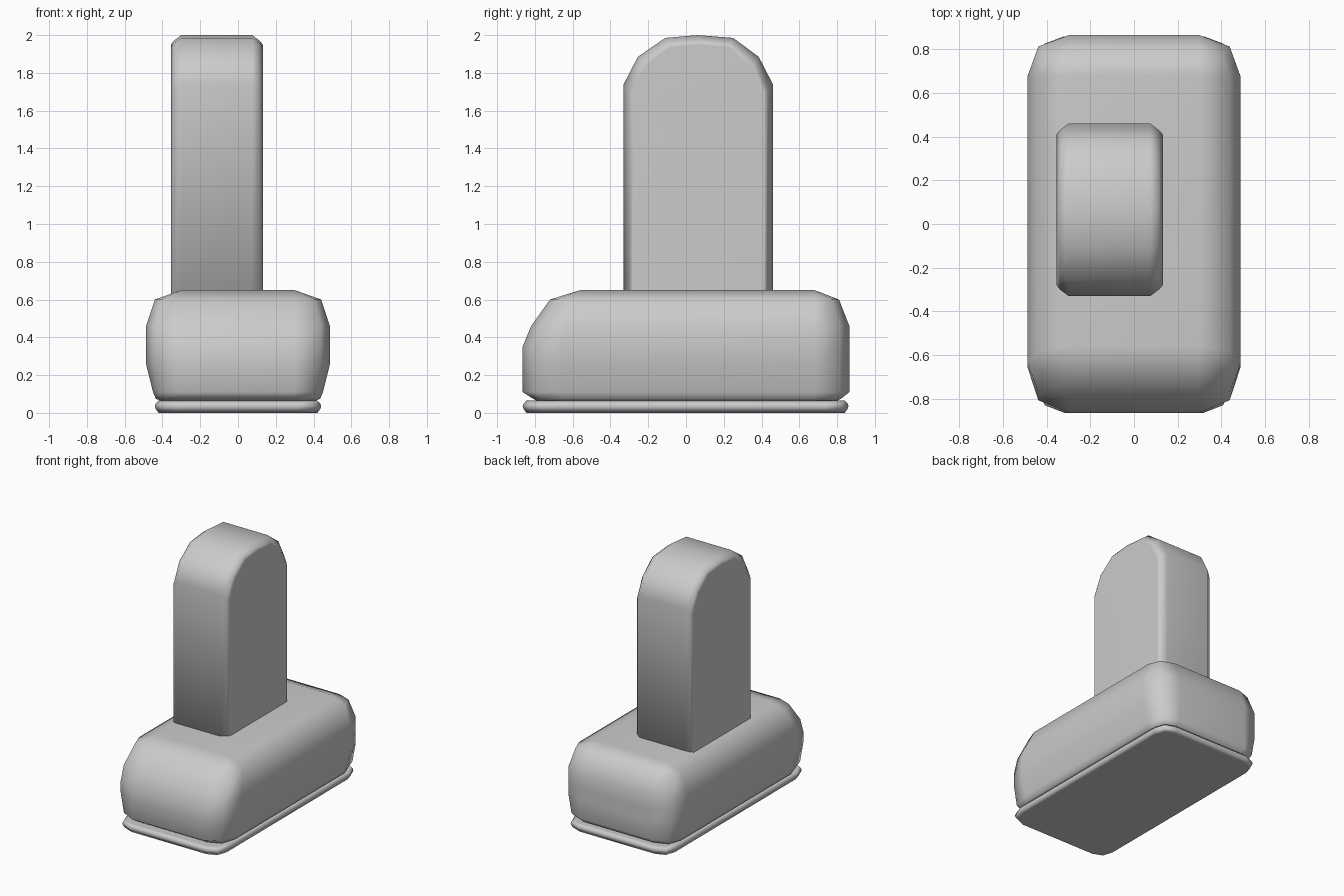
import bpy
import bmesh

cube = bpy.data.objects.get("Cube")
if cube:
    bpy.data.objects.remove(cube, do_unlink=True)

grey = bpy.data.materials.new("plain grey")
grey.use_nodes = True
colour = (0.6, 0.6, 0.6, 1)
grey.diffuse_color = colour
grey.node_tree.nodes["Principled BSDF"].inputs["Base Color"].default_value = colour


def loft(name, rings):
    """Skin a stack of equal-length closed rings and cap both ends."""
    bm = bmesh.new()
    loops = [[bm.verts.new(p) for p in ring] for ring in rings]
    n = len(loops[0])
    for a, b in zip(loops, loops[1:]):
        for i in range(n):
            j = (i + 1) % n
            bm.faces.new((a[i], a[j], b[j], b[i]))
    bm.faces.new(loops[0][::-1])
    bm.faces.new(loops[-1])
    bmesh.ops.remove_doubles(bm, verts=bm.verts, dist=0.001)
    bmesh.ops.recalc_face_normals(bm, faces=bm.faces)
    mesh = bpy.data.meshes.new(name)
    bm.to_mesh(mesh)
    bm.free()
    mesh.materials.append(grey)
    mesh.shade_smooth()
    obj = bpy.data.objects.new(name, mesh)
    bpy.context.collection.objects.link(obj)
    # keep the broad faces flat while the bevels shade smoothly
    obj.modifiers.new("flat face normals", "WEIGHTED_NORMAL")
    return obj


def rounded_ring(z, hx, front, back, cx, cf, cb):
    """Rectangle whose corners are cut in two steps, starting at cx, cf, cb."""
    def corner(s, cy, y):
        mid = (s * (cx + 0.74 * (hx - cx)), cy + 0.72 * (y - cy), z)
        return [(s * hx, cy, z), mid, (s * cx, y, z)]
    return (corner(1, cb, back) + corner(-1, cb, back)[::-1]
            + corner(-1, cf, front) + corner(1, cf, front)[::-1])


# Thin sole plate with a pointed rim
loft("base_plate", [rounded_ring(z, 0.44 - d, d - 0.865, 0.86 - d, 0.32, -0.74, 0.74)
                    for z, d in ((0, 0.02), (0.02, 0.005), (0.035, 0),
                                 (0.05, 0.005), (0.065, 0.02))])

# Soft block body: height, half width, front, back, front corner start
body = [(0.065, 0.41, -0.79, 0.80, -0.66),
        (0.075, 0.435, -0.81, 0.82, -0.66),
        (0.11, 0.45, -0.865, 0.865, -0.66),
        (0.26, 0.487, -0.865, 0.865, -0.66),
        (0.35, 0.487, -0.865, 0.865, -0.66),
        (0.46, 0.487, -0.82, 0.865, -0.64),
        (0.60, 0.44, -0.72, 0.81, -0.58),
        (0.65, 0.30, -0.56, 0.68, -0.56)]
loft("body", [rounded_ring(z, hx, f, b, 0.30, cf, 0.68) for z, hx, f, b, cf in body])

# Upright column with an arched top and chamfered sides
arch = [(-0.33, 0.5), (-0.33, 1.74), (-0.255, 1.885), (-0.11, 1.985), (0.06, 2.0),
        (0.25, 1.985), (0.385, 1.885), (0.46, 1.74), (0.46, 0.5)]
column = []
for x, d in ((-0.355, 0.05), (-0.34, 0.03), (-0.30, 0), (0.075, 0), (0.115, 0.03), (0.132, 0.05)):
    column.append([(x, 0.065 + (y - 0.065) * (1 - d / 0.395), z - d * (z > 1))
                   for y, z in arch])
loft("column", column)
